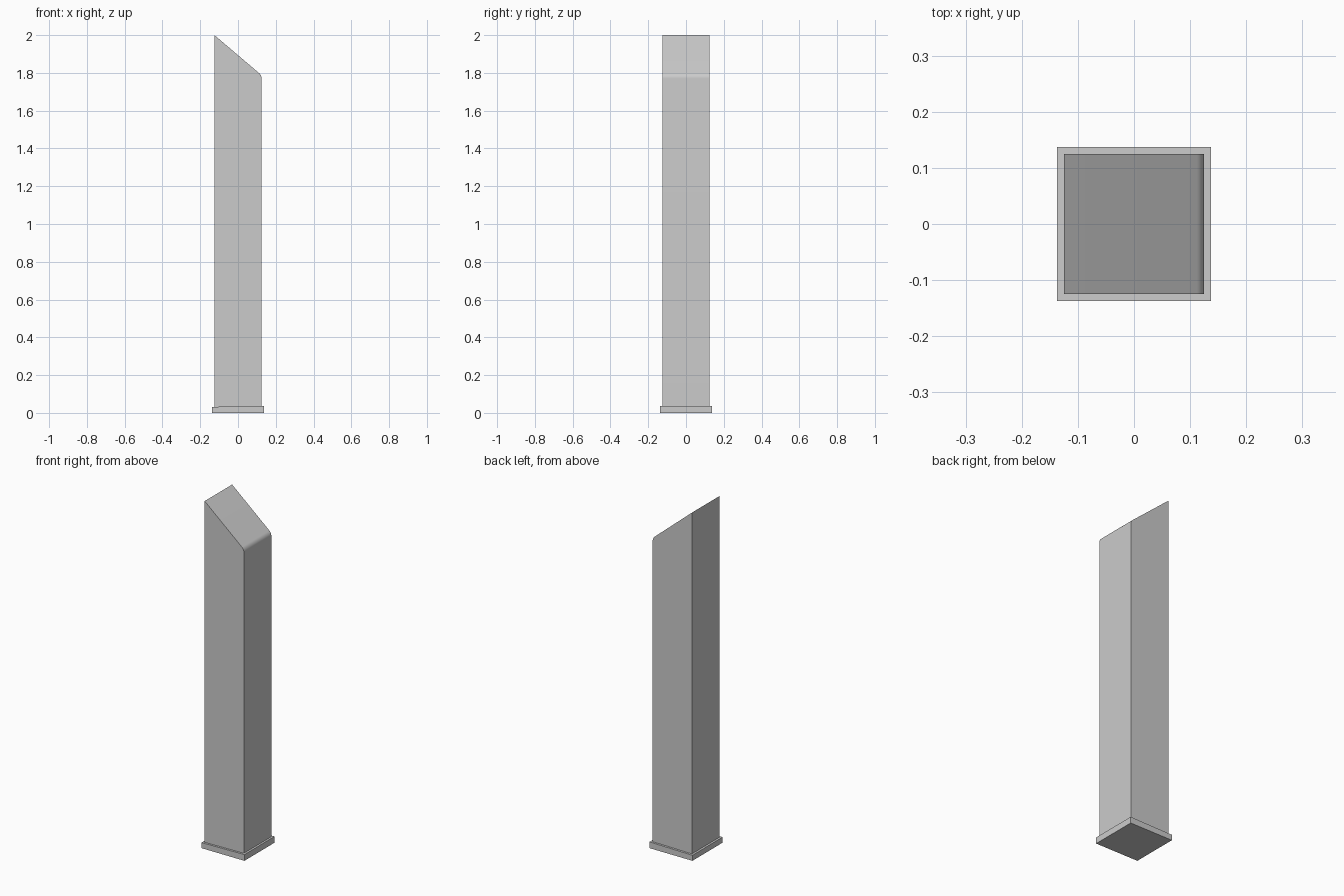
import bpy
import math

if "Cube" in bpy.data.objects:
    bpy.data.objects.remove(bpy.data.objects["Cube"])


def extrude_profile(name, profile, half_depth):
    """Make a closed prism from an (x, z) outline, centred on y = 0."""
    n = len(profile)
    verts = [(x, y, z) for y in (-half_depth, half_depth) for x, z in profile]
    faces = [tuple(range(n)), tuple(range(2 * n - 1, n - 1, -1))]
    for i in range(n):
        j = (i + 1) % n
        faces.append((i, i + n, j + n, j))
    mesh = bpy.data.meshes.new(name)
    mesh.from_pydata(verts, [], faces)
    obj = bpy.data.objects.new(name, mesh)
    bpy.context.collection.objects.link(obj)
    bpy.ops.object.select_all(action='DESELECT')
    obj.select_set(True)
    bpy.context.view_layer.objects.active = obj
    bpy.ops.object.shade_smooth_by_angle(angle=math.radians(30))
    return obj


# Base plate, its top very slightly sloped
B = 0.137
extrude_profile("base_plate", [(-B, 0), (B, 0), (B, 0.036), (-B, 0.032)], B)

# Post with a slanted top and a rounded lower edge
H = 0.125
TOP = 2.0
slope = 0.85                                # drop of the top per unit x
corner_z = TOP - slope * 2 * H
turn = math.pi / 2 - math.atan(slope)       # angle swept by the rounding
tangent = 0.017
radius = tangent / math.tan(turn / 2)
cx, cz = H - radius, corner_z - tangent
steps = 8
arc = [(cx + radius * math.cos(turn * i / steps),
        cz + radius * math.sin(turn * i / steps)) for i in range(steps + 1)]
extrude_profile("post", [(-H, 0.03), (H, 0.03)] + arc + [(-H, TOP)], H)
